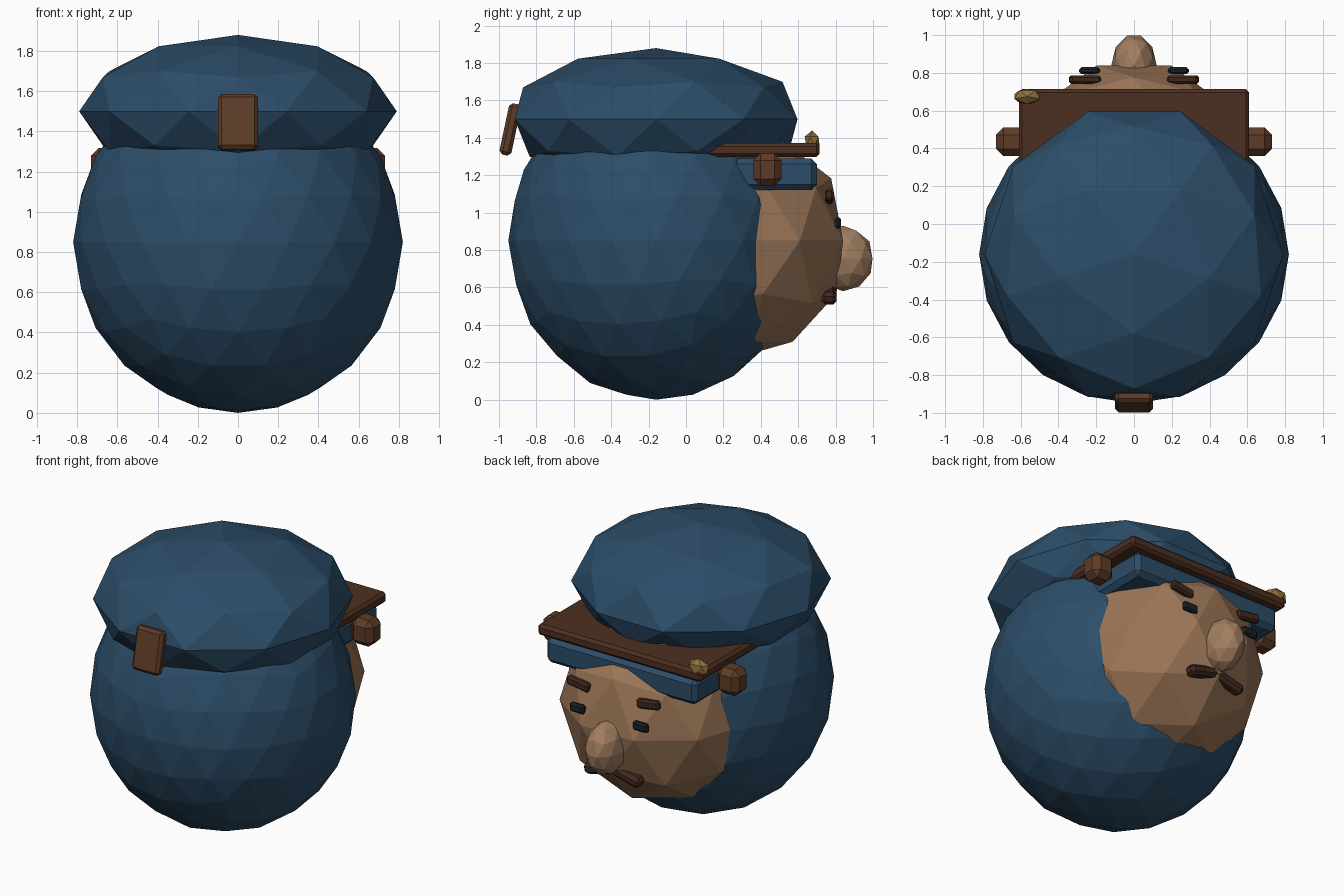
import bpy, bmesh
from math import radians
from mathutils import Matrix, Euler

if "Cube" in bpy.data.objects:
    bpy.data.objects.remove(bpy.data.objects["Cube"])


def material(name, rgb):
    m = bpy.data.materials.new(name)
    m.diffuse_color = (*rgb, 1)
    m.use_nodes = True
    m.node_tree.nodes["Principled BSDF"].inputs["Base Color"].default_value = m.diffuse_color
    return m


BLUE = material("blue_cloth", (0.025, 0.075, 0.14))
SKIN = material("skin", (0.33, 0.18, 0.095))
NOSE = material("nose_skin", (0.36, 0.21, 0.12))
DARK = material("dark_leather", (0.075, 0.028, 0.014))
LEATHER = material("leather", (0.11, 0.045, 0.02))
HAIR = material("hair", (0.05, 0.022, 0.013))
BLACK = material("eye_black", (0.01, 0.016, 0.02))
GOLD = material("gold", (0.28, 0.17, 0.045))


def finish(name, bm, loc, mat, rot=(0, 0, 0)):
    bmesh.ops.transform(bm, matrix=Euler(rot).to_matrix().to_4x4(), verts=bm.verts)
    me = bpy.data.meshes.new(name)
    bm.to_mesh(me)
    bm.free()
    me.materials.append(mat)
    ob = bpy.data.objects.new(name, me)
    ob.location = loc
    bpy.context.collection.objects.link(ob)
    return ob


def ball(name, loc, radii, sub, mat):
    """Flat-faced icosphere, turned a quarter so it is symmetric in x."""
    bm = bmesh.new()
    bmesh.ops.create_icosphere(bm, subdivisions=sub, radius=1,
                               matrix=Matrix.Rotation(radians(-90), 4, 'Z'))
    bmesh.ops.scale(bm, vec=radii, verts=bm.verts)
    return finish(name, bm, loc, mat)


def box(name, loc, size, bevel, mat, rot=(0, 0, 0)):
    """Box with single-segment chamfered edges."""
    bm = bmesh.new()
    bmesh.ops.create_cube(bm, size=1)
    bmesh.ops.scale(bm, vec=size, verts=bm.verts)
    bmesh.ops.bevel(bm, geom=bm.edges[:], offset=bevel, segments=1,
                    affect='EDGES', profile=0.5)
    return finish(name, bm, loc, mat, rot)


# Head: hood, face, nose
ball("hood", (0, -0.16, 0.85), (0.82, 0.79, 0.85), 3, BLUE)
ball("face", (0, 0.236, 0.85), (0.635, 0.635, 0.635), 2, SKIN)
ball("nose", (0, 0.84, 0.755), (0.12, 0.165, 0.175), 2, NOSE)

# Cap: crown, band, visor, badge and back tab
ball("cap_crown", (0, -0.16, 1.5), (0.79, 0.795, 0.38), 2, BLUE)
box("cap_band", (0, 0.38, 1.205), (1.12, 0.64, 0.17), 0.03, BLUE)
box("visor", (0, 0.385, 1.335), (1.22, 0.66, 0.075), 0.018, DARK)
ball("badge", (-0.565, 0.675, 1.38), (0.08, 0.045, 0.06), 1, GOLD)
box("back_tab", (0, -0.94, 1.445), (0.2, 0.065, 0.28), 0.018, LEATHER,
    (radians(-12), 0, 0))

# Mirrored details
for s, side in ((-1, "left"), (1, "right")):
    box(f"{side}_strap_knob", (s * 0.65, 0.435, 1.23), (0.16, 0.15, 0.175), 0.038, LEATHER)
    box(f"{side}_eye", (s * 0.235, 0.812, 0.945), (0.11, 0.036, 0.06), 0.012, BLACK)
    box(f"{side}_brow", (s * 0.26, 0.765, 1.085), (0.165, 0.045, 0.06), 0.012, HAIR,
        (0, radians(-8 * s), 0))
    box(f"{side}_moustache", (s * 0.095, 0.765, 0.565), (0.23, 0.08, 0.07), 0.02, HAIR,
        (0, radians(14 * s), 0))
